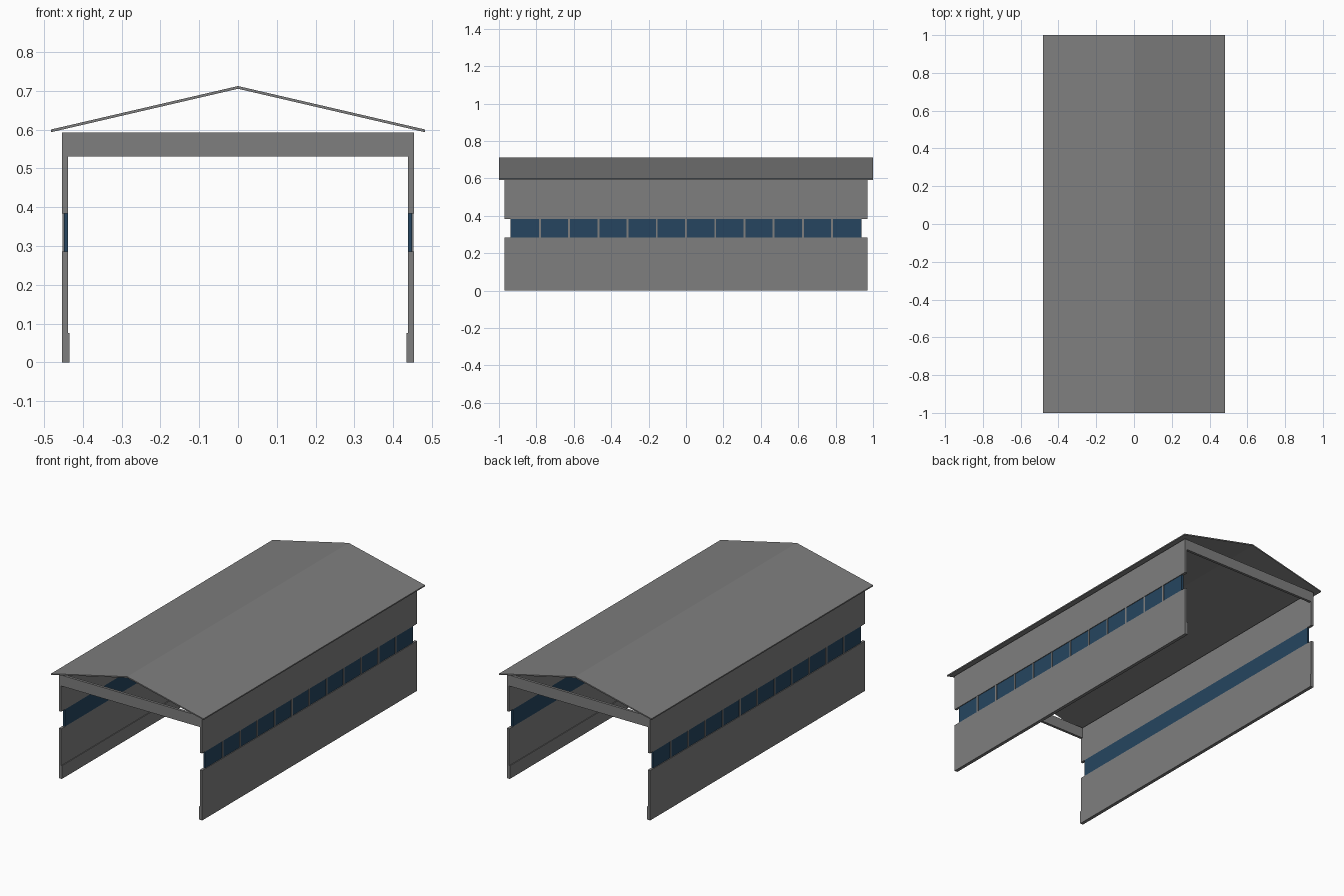
import bpy

cube = bpy.data.objects.get("Cube")
if cube:
    bpy.data.objects.remove(cube, do_unlink=True)


def material(name, colour):
    mat = bpy.data.materials.new(name)
    mat.use_nodes = True
    mat.diffuse_color = (*colour, 1)
    mat.node_tree.nodes["Principled BSDF"].inputs["Base Color"].default_value = (*colour, 1)
    return mat


GREY = material("grey_cladding", (0.21, 0.21, 0.21))
BLUE = material("blue_glass", (0.019, 0.06, 0.115))


def extrude(name, profile, y0, y1, mat):
    """Solid with an x-z outline swept from y0 to y1."""
    n = len(profile)
    verts = [(x, y, z) for y in (y0, y1) for x, z in profile]
    faces = [tuple(range(n)), tuple(range(2 * n - 1, n - 1, -1))]
    faces += [(i, i + n, (i + 1) % n + n, (i + 1) % n) for i in range(n)]
    mesh = bpy.data.meshes.new(name)
    mesh.from_pydata(verts, [], faces)
    mesh.materials.append(mat)
    obj = bpy.data.objects.new(name, mesh)
    bpy.context.collection.objects.link(obj)
    return obj


def box(name, x0, x1, y0, y1, z0, z1, mat):
    x0, x1 = sorted((x0, x1))
    return extrude(name, [(x0, z0), (x1, z0), (x1, z1), (x0, z1)], y0, y1, mat)


WALL_END, GLASS_END = 0.97, 0.937
OUTER, INNER, SKIRT = 0.453, 0.438, 0.434
SILL, HEAD, WALL_TOP = 0.285, 0.383, 0.592
PANES = 12

# Pitched roof, one folded sheet
extrude("roof", [(-0.482, 0.593), (0, 0.705), (0.482, 0.593),
                 (0.482, 0.6), (0, 0.712), (-0.482, 0.6)], -1, 1, GREY)

# Side walls with a ribbon window
for side, s in (("left", 1), ("right", -1)):
    extrude(f"{side}_lower_wall",
            [(s * x, z) for x, z in ((SKIRT, 0), (OUTER, 0), (OUTER, SILL),
                                     (INNER, SILL), (INNER, 0.075), (SKIRT, 0.075))][::s],
            -WALL_END, WALL_END, GREY)
    box(f"{side}_upper_wall", s * INNER, s * OUTER, -WALL_END, WALL_END, HEAD, WALL_TOP, GREY)
    box(f"{side}_window_glass", s * INNER, s * 0.449, -GLASS_END, GLASS_END, SILL, HEAD, BLUE)
    # Narrow mullions on the outside of the glass
    pitch = 2 * GLASS_END / PANES
    for i in range(1, PANES):
        y = -GLASS_END + i * pitch
        box(f"{side}_mullion_{i}", s * 0.449, s * 0.452, y - 0.005, y + 0.005, SILL, HEAD, GREY)

# Tie beams across both open ends
for end, s in (("front", -1), ("back", 1)):
    y0, y1 = sorted((s * 0.955, s * WALL_END))
    box(f"{end}_beam", -INNER, INNER, y0, y1, 0.53, WALL_TOP, GREY)
